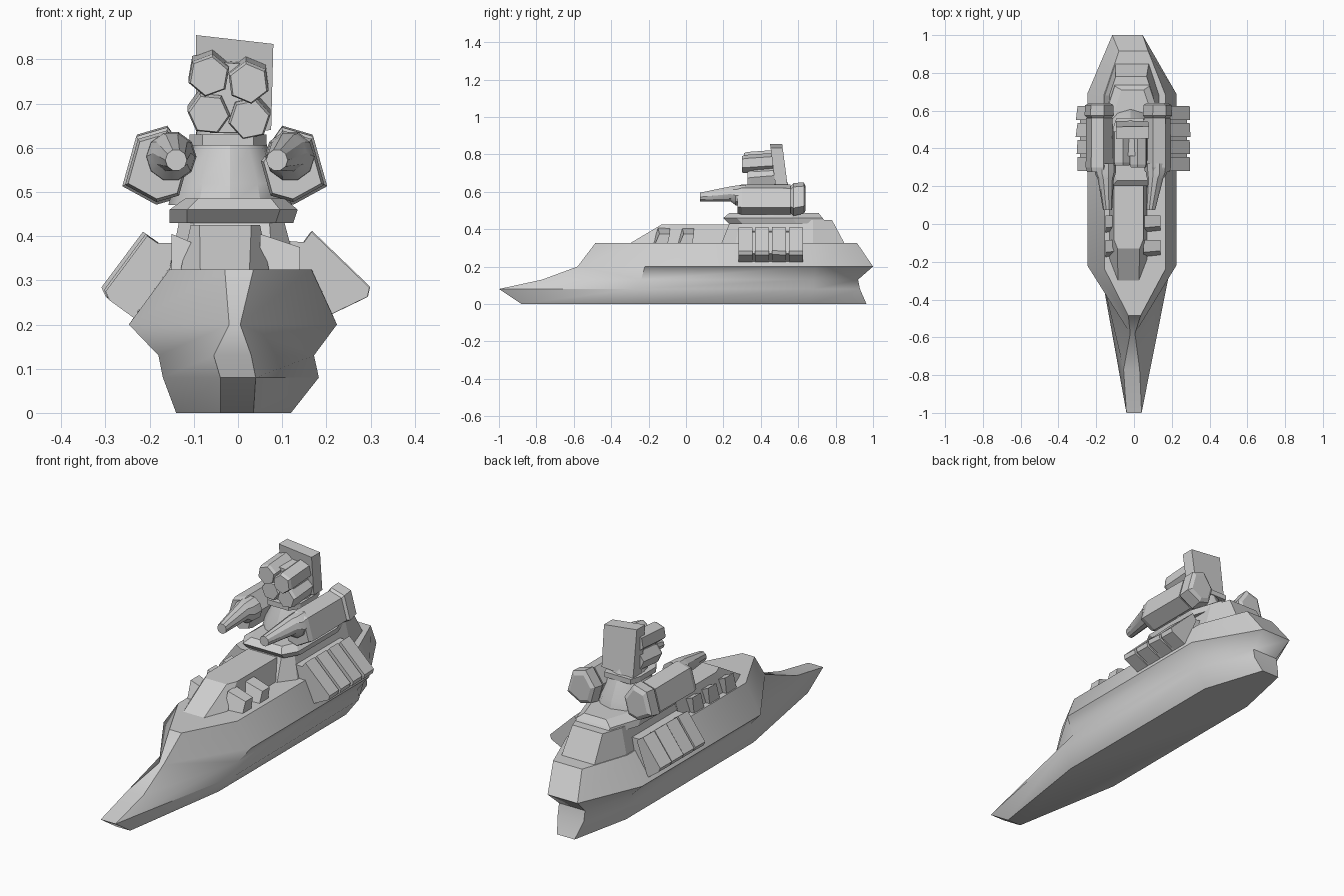
import bpy, bmesh, math, random

random.seed(4)
old = bpy.data.objects.get("Cube")
if old:
    bpy.data.objects.remove(old, do_unlink=True)

grey = bpy.data.materials.new("plain_grey")
grey.use_nodes = True
GREY = (0.62, 0.62, 0.62, 1)
grey.diffuse_color = GREY
grey.node_tree.nodes["Principled BSDF"].inputs["Base Color"].default_value = GREY


def loft(name, rings, smooth=0):
    """Skin a row of equal-length point rings and cap both ends."""
    bm = bmesh.new()
    rows = [[bm.verts.new(p) for p in ring] for ring in rings]
    n = len(rows[0])
    for a, b in zip(rows, rows[1:]):
        for i in range(n):
            j = (i + 1) % n
            bm.faces.new((a[i], a[j], b[j], b[i]))
    bm.faces.new(rows[0])
    bm.faces.new(rows[-1])
    bmesh.ops.recalc_face_normals(bm, faces=bm.faces)
    mesh = bpy.data.meshes.new(name)
    bm.to_mesh(mesh)
    bm.free()
    mesh.materials.append(grey)
    ob = bpy.data.objects.new(name, mesh)
    bpy.context.collection.objects.link(ob)
    if smooth:
        bpy.ops.object.select_all(action='DESELECT')
        ob.select_set(True)
        bpy.context.view_layer.objects.active = ob
        bpy.ops.object.shade_smooth_by_angle(angle=math.radians(smooth))
    return ob


def along_y(name, profile, stations, smooth=0):
    """Sweep an (x, z) profile along y; stations are (y, scale, dx, dz)."""
    cx = sum(p[0] for p in profile) / len(profile)
    cz = sum(p[1] for p in profile) / len(profile)
    rings = [[(cx + (x - cx) * s + dx, y, cz + (z - cz) * s + dz) for x, z in profile]
             for y, s, dx, dz in stations]
    return loft(name, rings, smooth)


def polygon(x, z, r, n, turn=0.0):
    return [(x + r * math.cos(math.tau * i / n + turn), z + r * math.sin(math.tau * i / n + turn))
            for i in range(n)]


def mirrored(profile, axis):
    return [(2 * axis - x, z) for x, z in profile]


# Hull: one outline per height, given as (y, left x, right x) stations from bow to stern
def hull_ring(z, *stations):
    right = [(r, y, z) for y, l, r in stations]
    left = [(l, y, z) for y, l, r in reversed(stations)]
    return right + left


loft("hull", [
    hull_ring(0.00, (-0.88, -0.04, 0.035), (-0.32, -0.14, 0.12), (0.66, -0.14, 0.12), (0.965, -0.075, 0.02)),
    hull_ring(0.08, (-1.0, -0.04, 0.04), (-0.28, -0.17, 0.183), (0.68, -0.16, 0.175), (0.93, -0.10, 0.04)),
    hull_ring(0.13, (-0.77, -0.055, 0.03), (-0.24, -0.18, 0.172), (0.68, -0.175, 0.17), (0.92, -0.10, 0.04)),
    hull_ring(0.20, (-0.58, -0.02, 0.005), (-0.22, -0.247, 0.224), (0.69, -0.247, 0.224), (1.0, -0.115, 0.046)),
    hull_ring(0.325, (-0.485, -0.03, 0.035), (-0.24, -0.155, 0.166), (0.68, -0.16, 0.168), (0.915, -0.08, 0.075)),
], 48)


# Deck structures, each from a lower and an upper outline
def deck_ring(z, y0, y1, left, right, nose, taper, tail=0.0):
    return [(left + taper, y0, z), (right - taper, y0, z), (right, y0 + nose, z),
            (right, y1 - tail, z), (right - tail / 3, y1, z),
            (left + tail / 3, y1, z), (left, y1 - tail, z), (left, y0 + nose, z)]


loft("forward_deckhouse", [
    deck_ring(0.30, -0.34, 0.32, -0.135, 0.075, 0.13, 0.05),
    deck_ring(0.425, -0.13, 0.32, -0.107, 0.05, 0.05, 0.02),
])
loft("main_deckhouse", [
    deck_ring(0.30, 0.18, 0.86, -0.16, 0.14, 0.08, 0.06, 0.18),
    deck_ring(0.45, 0.24, 0.78, -0.13, 0.10, 0.05, 0.03, 0.10),
])
loft("upper_platform", [
    deck_ring(0.43, 0.23, 0.75, -0.155, 0.125, 0.07, 0.04, 0.16),
    deck_ring(0.46, 0.20, 0.73, -0.155, 0.135, 0.07, 0.04, 0.16),
    deck_ring(0.485, 0.23, 0.71, -0.12, 0.105, 0.07, 0.03, 0.16),
])


# Small slanted lockers along the forward deckhouse
def locker(name, x, y, w):
    base = [(-w, -0.05), (w, -0.04), (w, 0.03), (-w, 0.03)]
    loft(name, [[(x + a, y + b, 0.31) for a, b in base],
                [(x + a, y + b * 0.8 + 0.02, 0.39 - 0.015 * a / w) for a, b in base]])


for i, y in enumerate((-0.13, 0.0, 0.12)):
    if i < 2:
        locker("left_locker", 0.095, y, 0.045)
    locker("right_locker", -0.115, y, 0.035)

# Slanted side armour: a backing wedge carrying four plates
armour = {
    "left": ([(0.09, 0.33), (0.10, 0.39), (0.165, 0.385), (0.28, 0.27), (0.21, 0.225)],
             [(0.15, 0.385), (0.172, 0.415), (0.303, 0.289), (0.298, 0.268), (0.215, 0.228)]),
    "right": ([(-0.10, 0.32), (-0.13, 0.385), (-0.21, 0.385), (-0.285, 0.27), (-0.235, 0.225)],
              [(-0.18, 0.385), (-0.213, 0.408), (-0.307, 0.282), (-0.298, 0.262), (-0.24, 0.22)]),
}
for label, (wedge, plate) in armour.items():
    side = 1 if label == "left" else -1
    along_y(label + "_armour_backing", wedge, [(0.28, 1, 0, 0), (0.62, 1, 0, 0)])
    for i in range(4):
        y = 0.28 + 0.09 * i
        slip = random.uniform(-0.008, 0.003)
        along_y(label + "_armour_plate", plate,
                [(y, 1, side * slip, slip), (y + 0.075, 1, -side * 0.008, -0.006)])

# Tower under the launcher
tower = [(0.47, 0.14, 0.15), (0.52, 0.125, 0.14), (0.60, 0.085, 0.10), (0.655, 0.07, 0.08)]
loft("tower", [[(-0.018 + rx * math.cos(math.tau * i / 12), 0.46 + ry * math.sin(math.tau * i / 12), z)
                for i in range(12)] for z, rx, ry in tower], 30)
loft("tower_collar", [deck_ring(z, 0.34, 0.56, -0.11, 0.065, 0.05, 0.03, 0.05) for z in (0.605, 0.63)])

# Gun pods either side of the tower
pod = [(0.05, 0.57), (0.10, 0.642), (0.168, 0.622), (0.198, 0.515), (0.125, 0.475), (0.072, 0.49)]
for side in (1, -1):
    label = "left" if side > 0 else "right"
    shape = pod if side > 0 else mirrored(pod, -0.03)
    along_y(label + "_gun_pod", shape,
            [(0.275, 0.88, 0, 0), (0.30, 0.97, 0, 0), (0.56, 0.95, 0, 0)])
    along_y(label + "_pod_breech", shape,
            [(0.55, 0.75, 0, 0), (0.575, 1.05, 0, 0), (0.63, 1.0, 0, 0.008), (0.64, 0.75, 0, 0.008)])
    gx = 0.118 if side > 0 else -0.152
    drift = -0.03 if side > 0 else 0.012
    along_y(label + "_barrel", polygon(gx, 0.58, 0.058, 10),
            [(0.32, 1, 0, 0), (0.265, 0.95, 0, 0), (0.24, 0.74, drift * 0.2, 0.008),
             (0.075, 0.42, drift, -0.008)], 30)

# Launcher head: back panel, core and four hexagonal tubes
panel = [(-0.095, 0.63), (0.075, 0.64), (0.08, 0.835), (-0.095, 0.855)]
lean = lambda z: (0.85 - z) * 0.13
loft("launcher_back_panel", [[(x, y + lean(z), z) for x, z in panel] for y in (0.45, 0.515)])
core = [(-0.065, 0.63), (0.05, 0.63), (0.05, 0.79), (-0.065, 0.80)]
along_y("launcher_core", core, [(0.36, 0.95, 0, 0), (0.48, 1, 0, 0)])
tubes = [(-0.066, 0.768, 0.31), (0.024, 0.752, 0.30), (-0.066, 0.682, 0.34), (0.026, 0.67, 0.33)]
for i, (x, z, y) in enumerate(tubes):
    along_y("launcher_tube", polygon(x, z, 0.049, 6, 0.35 + 0.3 * i),
            [(y, 0.9, 0, -0.006), (y + 0.015, 1, 0, -0.004), (0.49, 1, 0, 0.008)])
